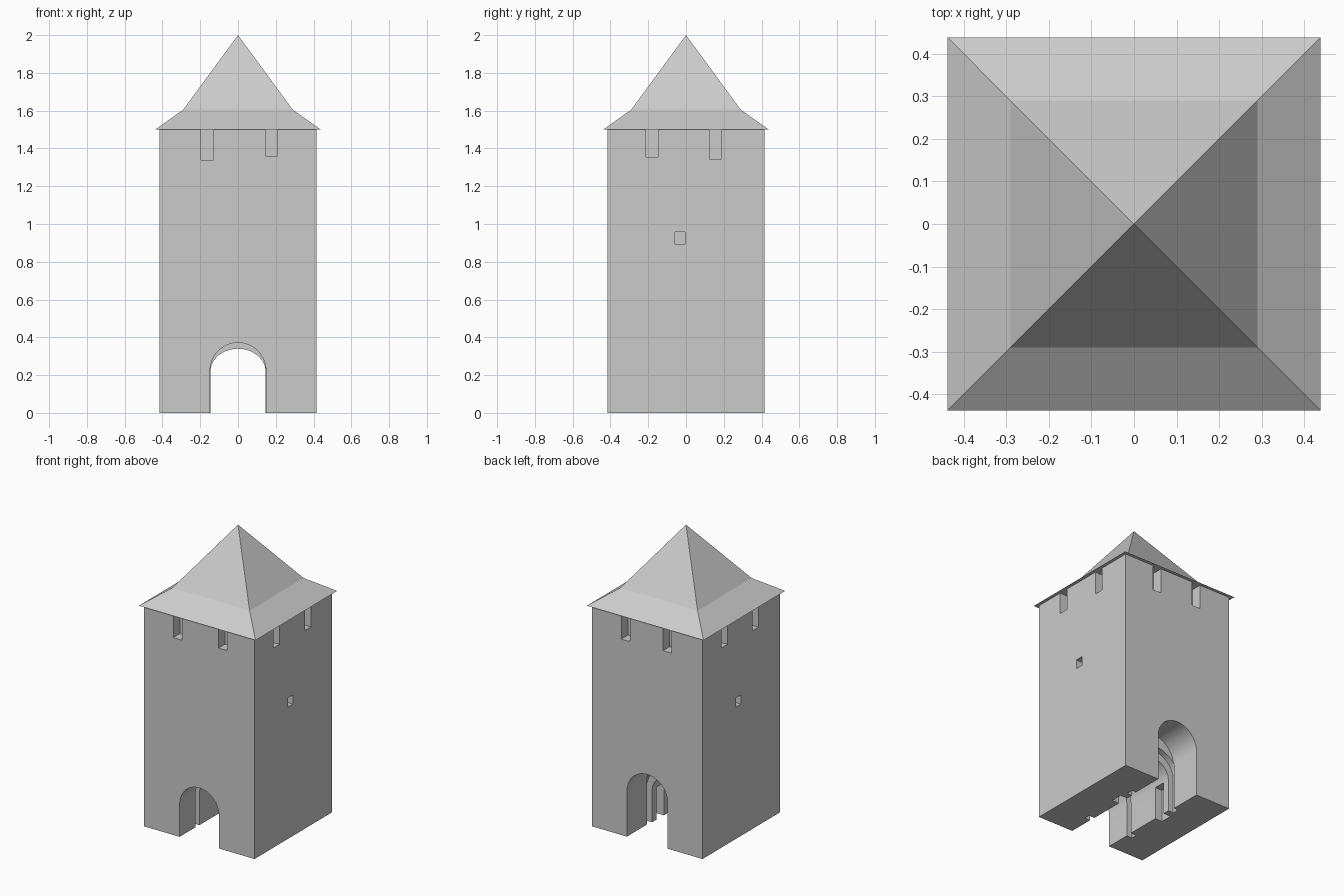
import bpy, bmesh
from math import pi, cos, sin

if "Cube" in bpy.data.objects:
    bpy.data.objects.remove(bpy.data.objects["Cube"])

HALF, WALL_TOP = 0.415, 1.5


def make_object(name, bm):
    bmesh.ops.recalc_face_normals(bm, faces=bm.faces)
    mesh = bpy.data.meshes.new(name)
    bm.to_mesh(mesh)
    bm.free()
    obj = bpy.data.objects.new(name, mesh)
    bpy.context.collection.objects.link(obj)
    return obj


def box(name, x, y, z):
    bm = bmesh.new()
    bmesh.ops.create_cube(bm, size=1)
    for v in bm.verts:
        v.co = [a + (b - a) * (c + 0.5) for (a, b), c in zip((x, y, z), v.co)]
    return make_object(name, bm)


def arch(name, half_width, spring, rise, y0, y1, segments):
    profile = [(half_width, -0.1)]
    for i in range(segments + 1):
        a = pi * i / segments
        profile.append((half_width * cos(a), spring + rise * sin(a)))
    profile.append((-half_width, -0.1))
    bm = bmesh.new()
    face = bm.faces.new([bm.verts.new((x, y0, z)) for x, z in profile])
    ext = bmesh.ops.extrude_face_region(bm, geom=[face])
    for v in ext["geom"]:
        if isinstance(v, bmesh.types.BMVert):
            v.co.y = y1
    return make_object(name, bm)


# Square tower body
tower = box("tower_walls", (-HALF, HALF), (-HALF, HALF), (0, WALL_TOP))

# Gate passage: tall outer arches and a lower middle vault
cutters = [
    arch("front_arch_cutter", 0.148, 0.222, 0.15, -0.6, -0.21, 24),
    arch("middle_vault_cutter", 0.146, 0.22, 0.12, -0.3, 0.3, 12),
    arch("back_arch_cutter", 0.153, 0.31, 0.153, 0.195, 0.6, 24),
    # Gate grooves
    box("front_groove_cutter", (-0.19, 0.19), (-0.245, -0.205), (-0.1, 0.366)),
    arch("back_groove_cutter", 0.185, 0.24, 0.15, 0.155, 0.2, 16),
    # Wall niches in the passage
    box("niche_cutter", (-0.2, 0.2), (0.03, 0.11), (-0.1, 0.22)),
]


# Openings placed on a face: offset along the wall, half width, height range
def wall_cut(side, offset, half_width, z, depth):
    along = (offset - half_width, offset + half_width)
    if side in ("left", "front"):
        across = (-HALF - 0.1, -HALF + depth)
    else:
        across = (HALF - depth, HALF + 0.1)
    x, y = (along, across) if side in ("front", "back") else (across, along)
    cutters.append(box(side + "_opening_cutter", x, y, z))


# Slots under the eaves
slots = {
    "front": [(-0.163, 1.34), (0.177, 1.36)],
    "back": [(0.163, 1.33), (-0.15, 1.335)],
    "right": [(-0.18, 1.355), (0.157, 1.345)],
    "left": [(0.18, 1.355), (-0.152, 1.345)],
}
for side, pair in slots.items():
    for offset, bottom in pair:
        wall_cut(side, offset, 0.032, (bottom, WALL_TOP + 0.1), 0.07)

# Small side windows
wall_cut("right", -0.031, 0.027, (0.895, 0.957), 0.06)
wall_cut("left", 0.031, 0.027, (0.895, 0.957), 0.06)

# Carve all openings
bpy.context.view_layer.objects.active = tower
for cutter in cutters:
    cutter.hide_render = True
    mod = tower.modifiers.new("carve", "BOOLEAN")
    mod.operation = "DIFFERENCE"
    mod.solver = "EXACT"
    mod.object = cutter
    bpy.ops.object.modifier_apply(modifier=mod.name)
    bpy.data.objects.remove(cutter)

bpy.ops.object.select_all(action="DESELECT")
tower.select_set(True)
bpy.ops.object.shade_smooth_by_angle()

# Pyramid roof with flared eaves
bm = bmesh.new()
rings = [[bm.verts.new((sx * r, sy * r, z))
          for sx, sy in ((-1, -1), (1, -1), (1, 1), (-1, 1))]
         for r, z in ((0.438, WALL_TOP), (0.29, 1.605))]
apex = bm.verts.new((0, 0, 2))
bm.faces.new(rings[0][::-1])
for i in range(4):
    j = (i + 1) % 4
    bm.faces.new((rings[0][i], rings[0][j], rings[1][j], rings[1][i]))
    bm.faces.new((rings[1][i], rings[1][j], apex))
make_object("roof", bm)
